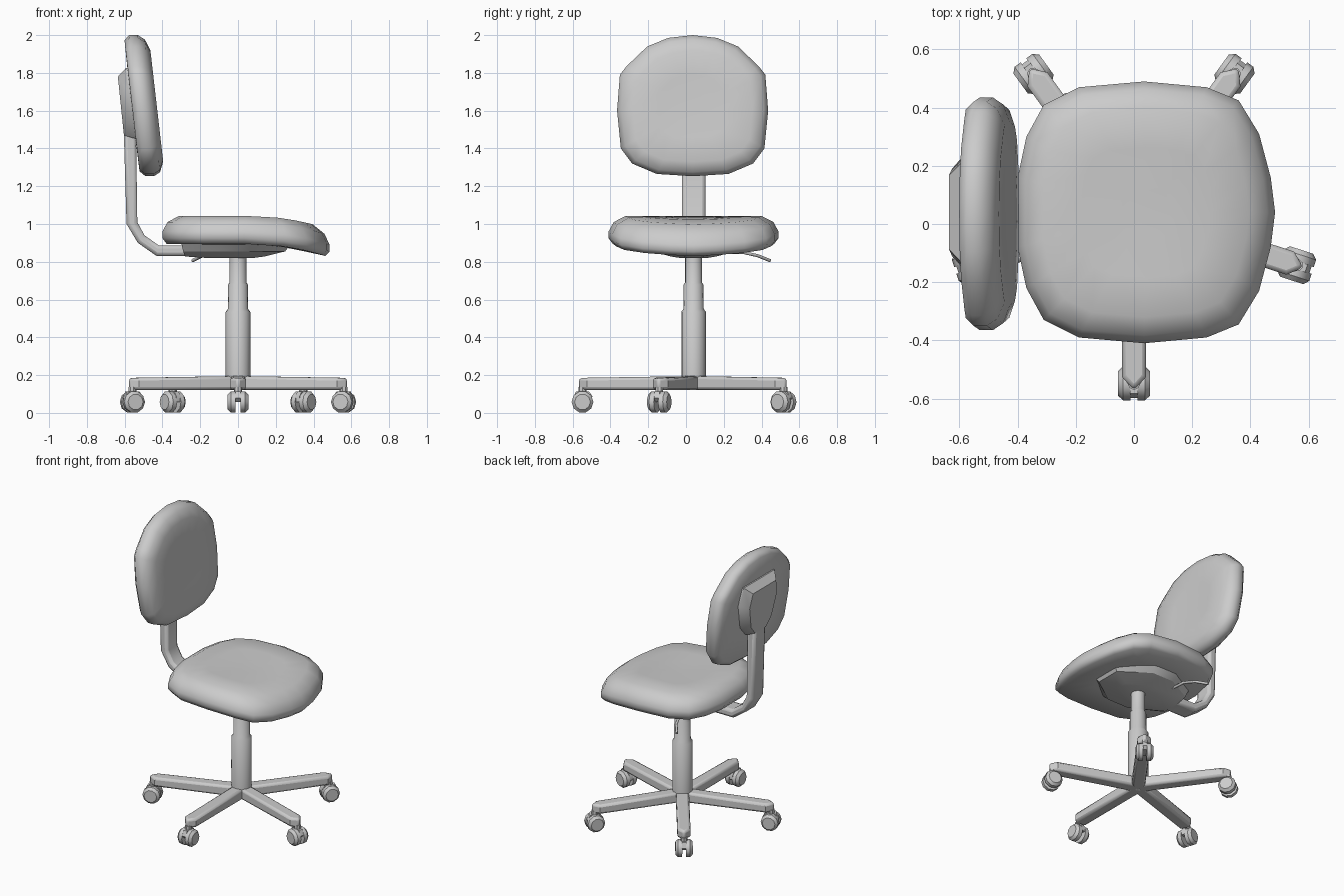
import bpy, bmesh, math
from mathutils import Matrix, Vector

if "Cube" in bpy.data.objects:
    bpy.data.objects.remove(bpy.data.objects["Cube"])

CY = 0.04  # chair centre line in y


def finish(name, bm, bevel=0, segs=2, angle=40, mat=None):
    if mat:
        bmesh.ops.transform(bm, matrix=mat, verts=bm.verts)
    bmesh.ops.recalc_face_normals(bm, faces=bm.faces)
    me = bpy.data.meshes.new(name)
    bm.to_mesh(me)
    bm.free()
    ob = bpy.data.objects.new(name, me)
    bpy.context.collection.objects.link(ob)
    if bevel:
        m = ob.modifiers.new("Bevel", 'BEVEL')
        m.width, m.segments = bevel, segs
        m.limit_method, m.angle_limit = 'ANGLE', math.radians(50)
    bpy.context.view_layer.objects.active = ob
    ob.select_set(True)
    bpy.ops.object.shade_smooth_by_angle(angle=math.radians(angle))
    ob.select_set(False)
    return ob


def loft(name, rings, mat=None, **kw):
    """Skin closed rings of points and cap both ends."""
    bm = bmesh.new()
    vs = [[bm.verts.new(p) for p in r] for r in rings]
    n = len(rings[0])
    for a, b in zip(vs, vs[1:]):
        for i in range(n):
            j = (i + 1) % n
            bm.faces.new((a[i], a[j], b[j], b[i]))
    bm.faces.new(vs[0])
    bm.faces.new(vs[-1])
    return finish(name, bm, mat=mat, **kw)


def lathe(name, prof, n, mat=None, **kw):
    rings = [[(r * math.cos(2 * math.pi * i / n), r * math.sin(2 * math.pi * i / n), z)
              for i in range(n)] for r, z in prof]
    return loft(name, rings, mat=mat, **kw)


def mirrored(half):
    """Close a half outline (u, v>=0) by mirroring it across v = 0."""
    return half + [(u, -v) for u, v in reversed(half) if v > 0]


# Seat cushion: rounded square with a waterfall front
seat_half = mirrored([(-.40, .12), (-.37, .26), (-.31, .37), (-.19, .43), (.035, .45),
                      (.25, .43), (.36, .385), (.43, .27), (.47, .12), (.485, 0)])


def seat_ring(s, z):
    pts = []
    for u, v in seat_half:
        x = .04 + (u - .04) * s
        drop = .06 * (max(0, x - .05) / .4) ** 2
        pts.append((x, CY + v * s, z - drop))
    return pts


loft("seat", [seat_ring(*a) for a in [(.5, .892), (.95, .895), (1, .925), (1, .96), (.94, 1.01),
                                      (.80, 1.043), (.5, 1.04), (.2, 1.035)]], angle=60)

# Backrest cushion: leaning pad
back_half = mirrored([(2.0, 0), (1.985, .13), (1.94, .24), (1.835, .35), (1.79, .385), (1.6, .40),
                      (1.40, .38), (1.32, .32), (1.265, .19), (1.253, 0)])


def back_ring(s, d):
    pts = []
    for u, v in back_half:
        z = 1.62 + (u - 1.62) * s
        pts.append((-.51 - .115 * (z - 1.6) + d, .035 + v * s, z))
    return pts


loft("backrest", [back_ring(*a) for a in [(.5, -.05), (.93, -.048), (1, -.02), (1, .025), (.94, .06),
                                          (.79, .083), (.45, .078), (.2, .075)]], angle=60)

# Backrest mounting plate
plate = mirrored([(1.0, .85), (.35, 1.0), (-.6, .75), (-1.0, .4)])
loft("backrest_plate", [
    [(-.53 - .1 * u * .19, CY + v * .21, 1.64 + u * .19) for u, v in plate],
    [(-.575 - .1 * u * .19, CY + v * .20, 1.64 + u * .185) for u, v in plate],
    [(-.62 - .1 * u * .16, CY + v * .15, 1.625 + u * .155) for u, v in plate]], angle=30)

# Bent flat bar carrying the backrest
bar = [(-.605, 1.5), (-.59, 1.0), (-.53, .90), (-.43, .83), (-.2, .83),
       (-.2, .887), (-.42, .887), (-.495, .94), (-.533, 1.01), (-.54, 1.5)]
loft("backrest_bar", [[(x, y, z) for x, z in bar] for y in (-.022, .103)], bevel=.018)

# Mechanism pan under the seat
pan = [(-1, .55), (-.3, 1), (.3, 1), (1, .4), (1, -.4), (.3, -1), (-.3, -1), (-1, -.55)]
loft("seat_pan", [[(cx + u * a, CY + v * b, z) for u, v in pan] for cx, a, b, z in
                  [(-.01, .29, .26, .897), (-.02, .27, .22, .855), (-.07, .21, .12, .828),
                   (-.04, .12, .07, .82)]], angle=30)

# Height lever
cu = bpy.data.curves.new("height_lever", 'CURVE')
cu.dimensions = '3D'
cu.bevel_depth, cu.bevel_resolution, cu.use_fill_caps = .009, 1, True
sp = cu.splines.new('POLY')
pts = [(-.15, .18, .85), (-.16, .30, .85), (-.19, .38, .832), (-.24, .445, .806)]
sp.points.add(len(pts) - 1)
for p, co in zip(sp.points, pts):
    p.co = (*co, 1)
bpy.context.collection.objects.link(bpy.data.objects.new("height_lever", cu))

# Gas column
lathe("column", [(.065, .125), (.065, .535), (.054, .55), (.052, .68), (.045, .69), (.045, .86)], 16,
      Matrix.Translation((0, CY, 0)))

# Five star legs with twin-wheel casters
for k in range(5):
    M = Matrix.Translation((0, CY, 0)) @ Matrix.Rotation(math.radians(-90 + 72 * k), 4, 'Z')
    plan = [(0, -.042), (.565, -.042), (.612, 0), (.565, .042), (0, .042)]
    loft(f"leg_{k + 1}", [[(x, y, .122) for x, y in plan],
                          [(x, y, .195 - .016 * x) for x, y in plan]], M, bevel=.015)
    C = M @ Matrix.Translation((.588, 0, .058))
    for side in (-1, 1):
        W = C @ Matrix.Rotation(math.radians(-90 * side), 4, 'X')
        lathe(f"caster_wheel_{k + 1}_{'a' if side < 0 else 'b'}",
              [(.058, .012), (.058, .038), (.042, .055)], 10, W, angle=40)
    hood = [(-.05, .0), (.03, .0), (.05, .02), (.035, .055), (-.035, .055), (-.052, .03)]
    loft(f"caster_hood_{k + 1}", [[(x, y, z) for x, z in hood] for y in (-.014, .014)], C)
    lathe(f"caster_stem_{k + 1}", [(.022, .03), (.022, .08)], 8, C)
